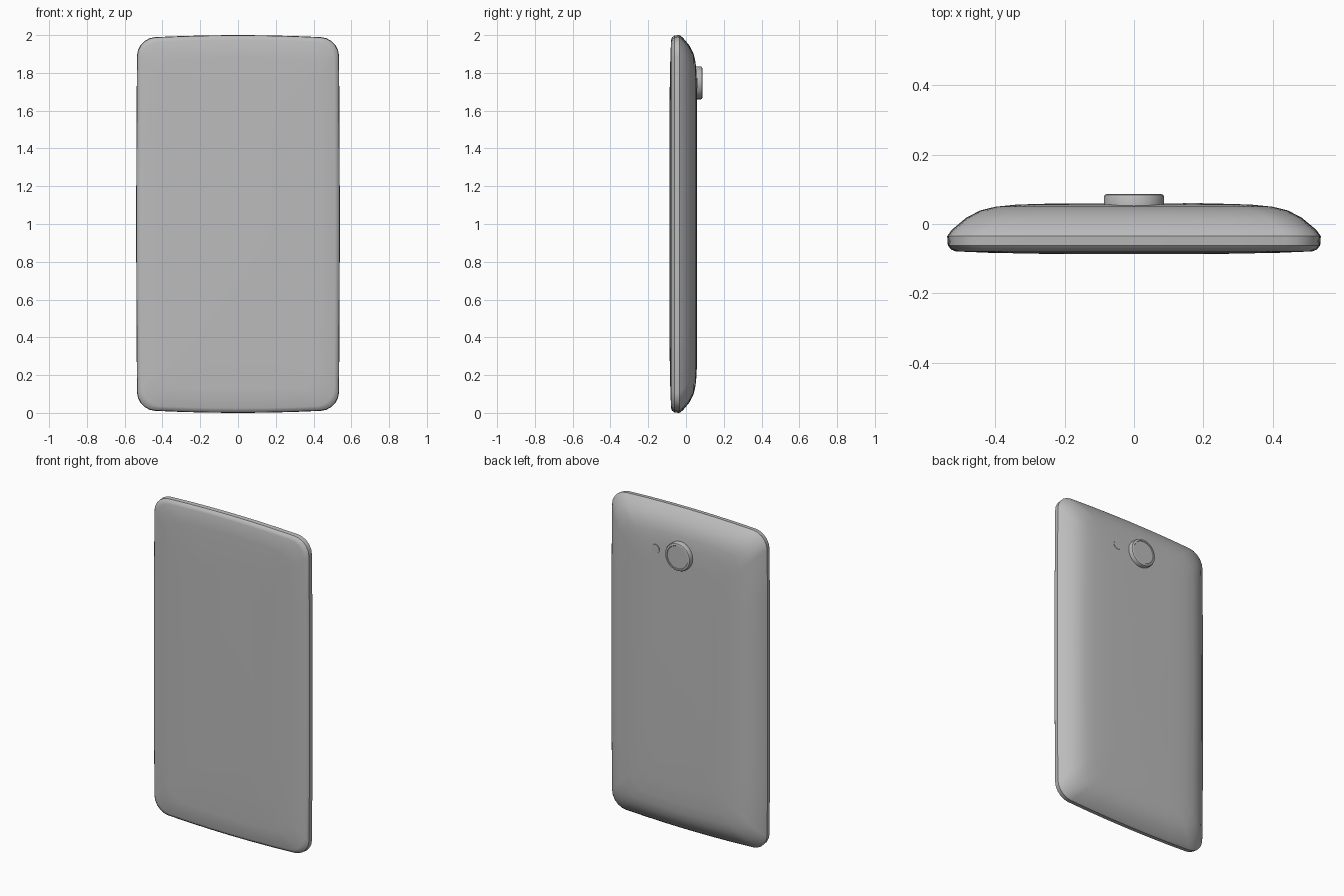
import bpy, bmesh, math

cube = bpy.data.objects.get("Cube")
if cube:
    bpy.data.objects.remove(cube, do_unlink=True)

HALF_W, HALF_H, MID_Z = 0.539, 1.0, 1.0


def material(name, color):
    mat = bpy.data.materials.new(name)
    mat.use_nodes = True
    mat.diffuse_color = color
    mat.node_tree.nodes["Principled BSDF"].inputs["Base Color"].default_value = color
    return mat


grey = material("light grey", (0.5, 0.5, 0.5, 1))


def loft(name, rings, angle):
    """Skin a list of equal-length point rings and cap both ends."""
    bm = bmesh.new()
    loops = [[bm.verts.new(p) for p in ring] for ring in rings]
    n = len(loops[0])
    for a, b in zip(loops, loops[1:]):
        for i in range(n):
            j = (i + 1) % n
            bm.faces.new((a[i], a[j], b[j], b[i]))
    bm.faces.new(loops[0])
    bm.faces.new(loops[-1])
    bmesh.ops.recalc_face_normals(bm, faces=bm.faces)
    mesh = bpy.data.meshes.new(name)
    bm.to_mesh(mesh)
    bm.free()
    mesh.materials.append(grey)
    obj = bpy.data.objects.new(name, mesh)
    bpy.context.collection.objects.link(obj)
    bpy.ops.object.select_all(action="DESELECT")
    obj.select_set(True)
    bpy.context.view_layer.objects.active = obj
    bpy.ops.object.shade_smooth_by_angle(angle=math.radians(angle))
    return obj


def slab_ring(y, inset, radius=0.095, bow=0.016, corner=5, side=6):
    """Rounded rectangle with slightly bowed edges, at depth y."""
    w, h = HALF_W - inset, HALF_H - inset
    cx, cz = w - radius, h - radius
    flat = []
    for k, (sx, sz) in enumerate(((1, 1), (-1, 1), (-1, -1), (1, -1))):
        for i in range(corner + 1):
            a = math.pi / 2 * (k + i / corner)
            flat.append((sx * cx + radius * math.cos(a), sz * cz + radius * math.sin(a)))
        # straight run to the next corner
        x0, z0 = flat[-1]
        x1, z1 = ((-cx, h), (-w, -cz), (cx, -h), (w, cz))[k]
        flat += [(x0 + (x1 - x0) * t / side, z0 + (z1 - z0) * t / side) for t in range(1, side)]
    return [(x * (1 - 0.6 * bow * (z / h) ** 2), y, MID_Z + z * (1 - bow * (x / w) ** 2))
            for x, z in flat]


# Slab body: slightly domed screen, rounded rim, sloping back
body_layers = [(-0.0865, 0.30), (-0.083, 0.12), (-0.079, 0.025), (-0.074, 0.012),
               (-0.062, 0.002), (-0.035, 0.0), (-0.016, 0.014), (0.018, 0.055),
               (0.039, 0.095), (0.050, 0.14), (0.056, 0.20), (0.059, 0.30)]
loft("phone_body", [slab_ring(y, inset) for y, inset in body_layers], 35)


def turned(name, x, z, profile, sides):
    """Round part facing backwards, from (radius, y) steps."""
    turns = [2 * math.pi * i / sides for i in range(sides)]
    rings = [[(x + r * math.cos(a), y, z + r * math.sin(a)) for a in turns] for r, y in profile]
    return loft(name, rings, 30)


# Camera ring with recessed glass
turned("camera_lens", 0, 1.747,
       [(0.087, 0.05), (0.087, 0.078), (0.084, 0.084), (0.078, 0.0865), (0.072, 0.0865),
        (0.07, 0.084)], 24)

# Small flash disc, almost flush with the back
turned("camera_flash", 0.17, 1.745, [(0.028, 0.054), (0.028, 0.0605)], 16)
